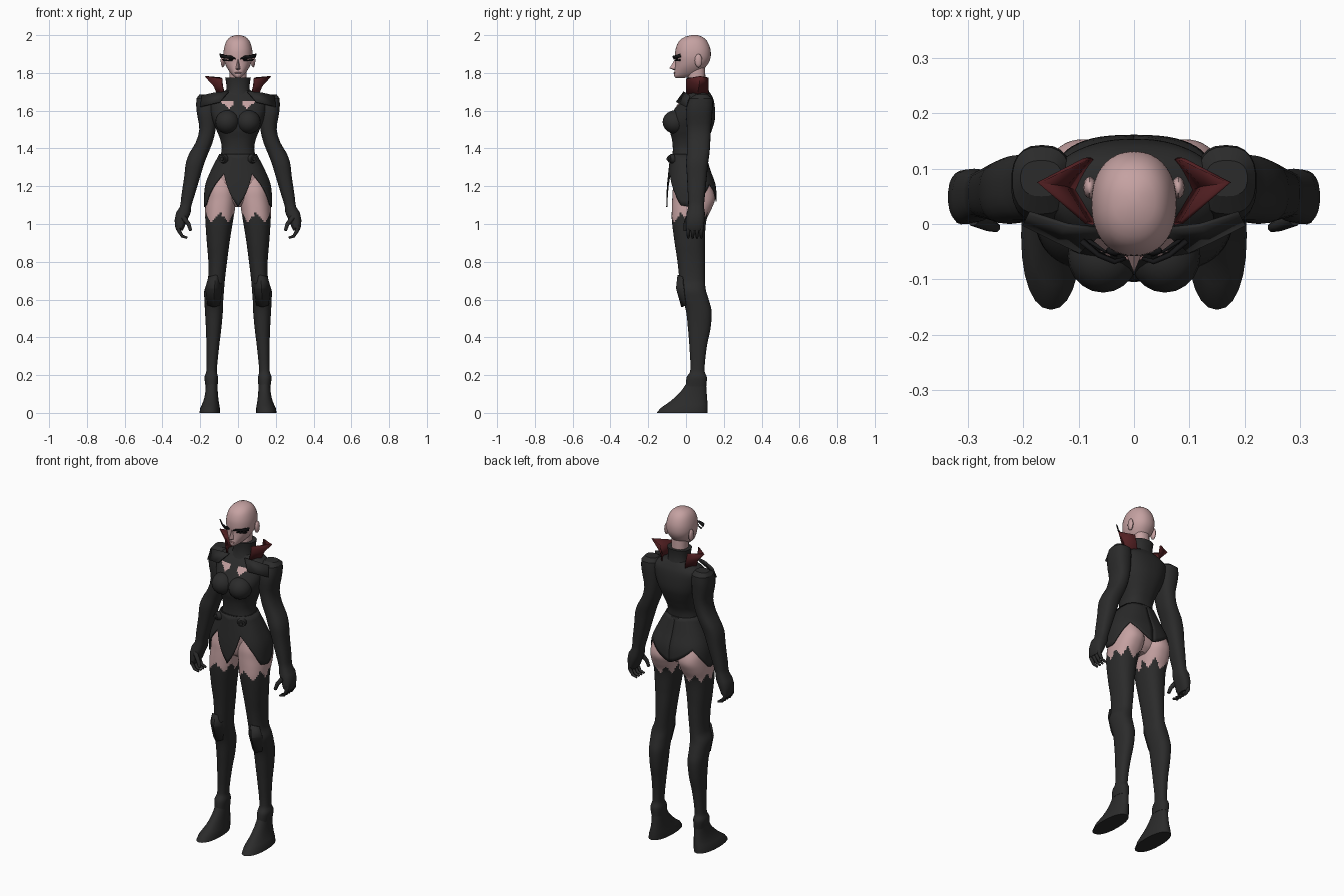
import bpy, bmesh, math
from mathutils import Vector, Matrix

cube = bpy.data.objects.get("Cube")
if cube:
    bpy.data.objects.remove(cube, do_unlink=True)


def material(name, rgb):
    m = bpy.data.materials.new(name)
    m.use_nodes = True
    m.diffuse_color = (*rgb, 1)
    m.node_tree.nodes["Principled BSDF"].inputs["Base Color"].default_value = (*rgb, 1)
    return m


BLACK = material("black cloth", (0.024, 0.024, 0.024))
SKIN = material("pale skin", (0.56, 0.36, 0.36))
RED = material("dark red lining", (0.085, 0.014, 0.016))
LIP = material("muted lip", (0.36, 0.19, 0.19))
INK = material("lash black", (0.008, 0.008, 0.009))


def finish(name, bm, mats, mirror=False, thick=0, rule=None, angle=35):
    """Turn a bmesh into a shaded object with optional mirror and thickness."""
    bmesh.ops.recalc_face_normals(bm, faces=bm.faces)
    if rule:
        for f in bm.faces:
            f.material_index = rule(f.calc_center_median())
    me = bpy.data.meshes.new(name)
    bm.to_mesh(me)
    bm.free()
    ob = bpy.data.objects.new(name, me)
    bpy.context.collection.objects.link(ob)
    for m in mats:
        me.materials.append(m)
    if thick:
        mod = ob.modifiers.new("thickness", 'SOLIDIFY')
        mod.thickness, mod.offset = thick, 0
    if mirror:
        ob.modifiers.new("mirror", 'MIRROR')
    bpy.ops.object.select_all(action='DESELECT')
    ob.select_set(True)
    bpy.context.view_layer.objects.active = ob
    bpy.ops.object.shade_smooth_by_angle(angle=math.radians(angle))
    return ob


def section(rows, z):
    """Extents x0, x1, y0, y1 at a height, eased between the given rows."""
    i = 0
    while i < len(rows) - 2 and z < rows[i + 1][0]:
        i += 1
    p, q = rows[i], rows[i + 1]
    o, r = rows[max(i - 1, 0)], rows[min(i + 2, len(rows) - 1)]
    h = q[0] - p[0]
    t = (z - p[0]) / h
    out = []
    for k in range(1, 5):
        m0 = (q[k] - o[k]) / (q[0] - o[0]) * h
        m1 = (r[k] - p[k]) / (r[0] - p[0]) * h
        out.append((2*t**3 - 3*t*t + 1) * p[k] + (t**3 - 2*t*t + t) * m0
                   + (3*t*t - 2*t**3) * q[k] + (t**3 - t*t) * m1)
    return out


def rim(rows, z, a, power):
    """Point on a rounded outline; angle 0 faces the front."""
    x0, x1, y0, y1 = section(rows, z)
    s, c = math.sin(a), -math.cos(a)
    ease = lambda v: math.copysign(abs(v) ** (2 / power), v)
    return Vector(((x0 + x1) / 2 + (x1 - x0) / 2 * ease(s),
                   (y0 + y1) / 2 + (y1 - y0) / 2 * ease(c), z))


def loft(name, rows, mats, n=32, step=0.02, power=2.3, **kw):
    zs = []
    for a, b in zip(rows, rows[1:]):
        k = max(1, round((a[0] - b[0]) / step))
        zs += [a[0] + (b[0] - a[0]) * j / k for j in range(k)]
    zs.append(rows[-1][0])
    bm = bmesh.new()
    rings = [[bm.verts.new(rim(rows, z, math.tau * j / n, power)) for j in range(n)] for z in zs]
    for u, v in zip(rings, rings[1:]):
        for j in range(n):
            bm.faces.new((u[j], u[j - 1], v[j - 1], v[j]))
    bm.faces.new(rings[0])
    bm.faces.new(rings[-1])
    return finish(name, bm, mats, **kw)


def centred(rows):
    return [(z, -w, w, f, b) for z, w, f, b in rows]


def ball(name, centre, size, mat, seg=20):
    bm = bmesh.new()
    bmesh.ops.create_uvsphere(bm, u_segments=seg, v_segments=seg // 2, radius=1)
    bm.transform(Matrix.Translation(centre) @ Matrix.Diagonal((*size, 1)))
    return finish(name, bm, [mat], mirror=True)


def sheet(name, grid, mat, thick, **kw):
    bm = bmesh.new()
    vs = [[bm.verts.new(p) for p in row] for row in grid]
    for u, v in zip(vs, vs[1:]):
        for j in range(len(u) - 1):
            bm.faces.new((u[j], u[j + 1], v[j + 1], v[j]))
    return finish(name, bm, [mat], thick=thick, **kw)


# Torso: chest openings and the area under the skirt are skin
def torso_rule(c):
    x, z = abs(c.x), c.z
    opening = c.y < 0.05 and 0.028 < x < 0.09 and z < 1.655 and z > 1.612 + abs(x - 0.045) * 0.7
    return int(opening or z < 1.27)


loft("torso", centred([
    (1.71, .06, .01, .115), (1.69, .11, .0, .13), (1.66, .15, -.025, .145),
    (1.61, .15, -.06, .153), (1.55, .135, -.09, .152), (1.50, .115, -.088, .138),
    (1.45, .095, -.075, .118), (1.40, .086, -.07, .10), (1.34, .10, -.073, .098),
    (1.28, .132, -.075, .112), (1.20, .15, -.062, .13), (1.12, .09, -.04, .11),
    (1.09, .03, .0, .08)]), [BLACK, SKIN], n=112, step=.008, power=2.4, rule=torso_rule)
ball("bust", (.056, -.058, 1.54), (.064, .066, .062), BLACK)

# Coat skirt with a pointed, scalloped hem
skirt = centred([(1.37, .096, -.08, .10), (1.28, .142, -.09, .128),
                 (1.20, .172, -.098, .155), (1.08, .178, -.102, .158)])
hem = [(0, 1.09), (.42, 1.27), (.7, 1.21), (1.2, 1.10), (1.6, 1.09), (2.35, 1.21), (math.pi, 1.12)]


def hem_height(a):
    a = abs(a)
    for (a0, h0), (a1, h1) in zip(hem, hem[1:]):
        if a <= a1 + 1e-6:
            return h0 + (h1 - h0) * (a - a0) / (a1 - a0)


angles = [math.pi * j / 36 for j in range(-36, 37)]
sheet("coat_skirt", [[rim(skirt, 1.37 + (hem_height(a) - 1.37) * k / 10, a, 2.5) for a in angles]
                     for k in range(11)], BLACK, .006)

# Waist belt and round buckles
loft("waist_belt", centred([(1.37, .094, -.078, .104), (1.355, .105, -.083, .108),
                            (1.335, .116, -.086, .112)]), [BLACK], n=40)
for r, name in ((.026, "buckle_disc"), (.014, "buckle_stud")):
    bm = bmesh.new()
    bmesh.ops.create_cone(bm, cap_ends=True, segments=16, radius1=r, radius2=r * .75,
                          depth=.04 - r * .7)
    bm.transform(Matrix.Translation((.08, -.078 + r * .4 - .012, 1.345))
                 @ Matrix.Rotation(.5, 4, 'Z') @ Matrix.Rotation(math.pi / 2, 4, 'X'))
    finish(name, bm, [BLACK], mirror=True)


# Legs: bare upper thighs above ragged stockings, running into pointed shoes
def stocking_rule(c):
    a = math.atan2(c.x - .095, -(c.y - .03))
    zig = abs((a * 7 / math.tau) % 1 - .5) * 2
    return int(c.z > 1.005 + .055 * zig)


loft("leg", [
    (1.27, .04, .13, -.05, .10), (1.18, .012, .164, -.07, .143), (1.13, .010, .170, -.073, .153),
    (1.08, .016, .174, -.075, .135), (1.02, .026, .173, -.075, .108), (.90, .045, .165, -.06, .10),
    (.80, .058, .157, -.045, .10), (.70, .070, .160, -.035, .10), (.65, .074, .178, -.032, .105),
    (.60, .078, .178, -.018, .12), (.54, .080, .175, .0, .135), (.45, .088, .170, .01, .13),
    (.35, .10, .167, .018, .11), (.22, .112, .168, .022, .098), (.19, .106, .177, .004, .11),
    (.14, .108, .172, -.002, .107)], [BLACK, SKIN], n=56, step=.01, power=2.3,
    mirror=True, rule=stocking_rule)
loft("shoe", [(.16, .110, .170, .004, .106), (.11, .107, .173, -.03, .109),
              (.06, .102, .184, -.085, .113), (.025, .096, .200, -.135, .115),
              (.0, .096, .204, -.155, .115)], [BLACK], n=24, power=2.2, mirror=True)
sheet("knee_guard", [[(.09, -.018, .72), (.118, -.042, .73), (.155, -.018, .72)],
                     [(.085, -.018, .66), (.125, -.05, .66), (.172, -.012, .66)],
                     [(.098, .0, .57), (.128, -.022, .56), (.16, .0, .57)]],
      BLACK, .006, mirror=True, angle=15)

# Arms with peaked shoulders and flared forearms
loft("sleeve", [
    (1.685, .13, .205, .05, .115), (1.665, .115, .220, .018, .14), (1.60, .11, .220, .0, .14),
    (1.50, .118, .205, .005, .132), (1.43, .135, .225, .005, .128), (1.38, .155, .255, .005, .125),
    (1.33, .175, .275, .0, .118), (1.25, .20, .285, .005, .11), (1.15, .23, .30, .01, .10),
    (1.09, .248, .308, .012, .095), (1.06, .25, .328, .004, .10), (1.02, .268, .336, .0, .098),
    (.98, .285, .332, .0, .092), (.965, .293, .325, .012, .08)],
    [BLACK], n=22, step=.03, power=2.5, mirror=True, angle=25)


def finger(name, pts, r):
    cu = bpy.data.curves.new(name, 'CURVE')
    cu.dimensions, cu.bevel_depth, cu.bevel_resolution, cu.use_fill_caps = '3D', r, 2, True
    for side in (1, -1):
        sp = cu.splines.new('POLY')
        sp.points.add(len(pts) - 1)
        for k, (x, y, z) in enumerate(pts):
            sp.points[k].co = (x * side, y, z, 1)
            sp.points[k].radius = 1 - .18 * k
    cu.materials.append(BLACK)
    bpy.context.collection.objects.link(bpy.data.objects.new(name, cu))


for k, name in enumerate(("index", "middle", "ring", "little")):
    y = .012 + .023 * k
    finger(name + "_finger", [(.312, y, 1.0), (.313, y, .965), (.295, y, .935), (.268, y, .927)], .013)
finger("thumb", [(.29, .01, 1.035), (.262, -.002, 1.0), (.25, -.006, .965)], .014)

# High neck and flared collar wings
loft("high_neck", centred([(1.775, .068, .004, .118), (1.74, .062, .006, .115),
                           (1.70, .064, .0, .122), (1.67, .085, -.012, .135)]), [BLACK], n=28)
sheet("collar_wing", [[(.085, .002, 1.77), (.172, .075, 1.782), (.09, .116, 1.775)],
                      [(.083, .003, 1.735), (.125, .068, 1.73), (.082, .118, 1.735)],
                      [(.072, .0, 1.685), (.105, .06, 1.68), (.075, .118, 1.685)]],
      RED, .007, mirror=True)
# Mantle ridge across the shoulder front
sheet("mantle", [[(.05, -.01, 1.70), (.12, -.002, 1.695), (.19, .02, 1.68)],
                 [(.098, -.05, 1.645), (.14, -.03, 1.635), (.20, .0, 1.62)]],
      BLACK, .008, mirror=True)

# Head
loft("head", centred([
    (2.0, .012, .03, .06), (1.992, .038, -.003, .085), (1.97, .060, -.035, .11),
    (1.93, .074, -.054, .128), (1.89, .077, -.058, .131), (1.86, .072, -.056, .123),
    (1.83, .060, -.058, .103), (1.80, .040, -.062, .075), (1.782, .023, -.062, .03),
    (1.773, .010, -.054, -.01)]), [SKIN], n=36, step=.01, power=2.2, angle=50)
loft("neck", centred([(1.85, .045, .01, .10), (1.70, .045, .01, .105)]), [SKIN], n=20)
ball("ear", (.08, .066, 1.865), (.012, .02, .036), SKIN, 12)

bm = bmesh.new()
top, tip, base = [bm.verts.new(p) for p in ((0, -.054, 1.88), (0, -.088, 1.824), (0, -.056, 1.812))]
for s in (-1, 1):
    wing = bm.verts.new((s * .014, -.054, 1.82))
    bm.faces.new((top, wing, tip))
    bm.faces.new((tip, wing, base))
finish("nose", bm, [SKIN])

# Eyes, winged lashes and lips
ball("eye", (.034, -.048, 1.874), (.017, .009, .007), INK, 12)
sheet("lash", [[(.014, -.062, 1.878), (.035, -.070, 1.890), (.065, -.058, 1.893), (.097, -.032, 1.902)],
               [(.014, -.062, 1.872), (.035, -.066, 1.879), (.065, -.052, 1.877), (.092, -.028, 1.882)]],
      INK, .006, mirror=True)
sheet("lower_lash", [[(.03, -.058, 1.868), (.055, -.048, 1.868), (.085, -.03, 1.874)],
                     [(.03, -.058, 1.864), (.055, -.048, 1.863), (.078, -.03, 1.864)]],
      INK, .005, mirror=True)
ball("lips", (.006, -.060, 1.800), (.012, .006, .004), LIP, 12)
